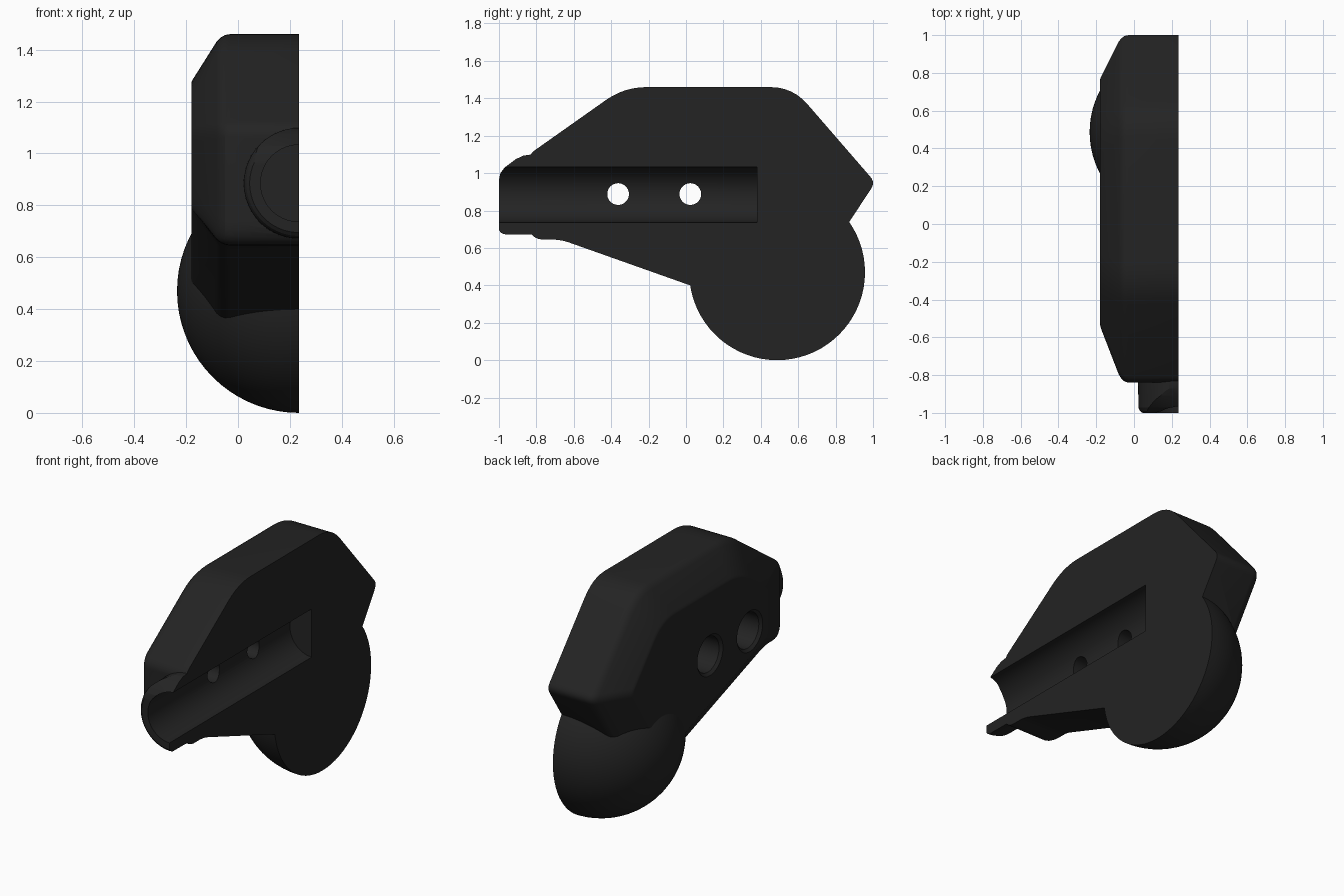
import bpy, bmesh, math
from mathutils import Vector, Matrix

if "Cube" in bpy.data.objects:
    bpy.data.objects.remove(bpy.data.objects["Cube"])

CUT_X = 0.235      # flat parting face of the half shell
AXIS_Z = 0.885     # height of the tube axis

mat = bpy.data.materials.new("near_black")
mat.diffuse_color = (0.017, 0.017, 0.017, 1)
mat.use_nodes = True
mat.node_tree.nodes["Principled BSDF"].inputs["Base Color"].default_value = mat.diffuse_color


def make(name, bm):
    bmesh.ops.recalc_face_normals(bm, faces=bm.faces)
    me = bpy.data.meshes.new(name)
    bm.to_mesh(me)
    bm.free()
    me.materials.append(mat)
    ob = bpy.data.objects.new(name, me)
    bpy.context.collection.objects.link(ob)
    return ob


def loft(name, rings):
    """Skin closed rings of equal count and cap both ends."""
    bm = bmesh.new()
    vs = [[bm.verts.new(p) for p in r] for r in rings]
    n = len(rings[0])
    for a, b in zip(vs, vs[1:]):
        for i in range(n):
            j = (i + 1) % n
            bm.faces.new((a[i], a[j], b[j], b[i]))
    bm.faces.new(vs[0])
    bm.faces.new(vs[-1])
    return make(name, bm)


def turned(name, profile, axis, centre, n=64):
    """Round part from (position along axis, radius) pairs."""
    rings = []
    for h, r in profile:
        ring = []
        for i in range(n):
            a = 2 * math.pi * (i + 0.5) / n
            c, s = r * math.cos(a), r * math.sin(a)
            ring.append((h, centre[0] + c, centre[1] + s) if axis == "x"
                        else (centre[0] + c, h, centre[1] + s))
        rings.append(ring)
    return loft(name, rings)


def rounded(corners, trims, n=6):
    """Round each polygon corner, starting the given distance from it."""
    out = []
    for i, c in enumerate(corners):
        c = Vector(c)
        d0 = Vector(corners[i - 1]) - c
        d1 = Vector(corners[(i + 1) % len(corners)]) - c
        p = c + d0.normalized() * min(trims[i], d0.length * 0.45)
        q = c + d1.normalized() * min(trims[i], d1.length * 0.45)
        for k in range(n + 1):
            t = k / n
            out.append(p * (1 - t) ** 2 + c * 2 * t * (1 - t) + q * t * t)
    return out


def boolean(ob, other, op):
    m = ob.modifiers.new(op.lower(), "BOOLEAN")
    m.operation, m.object, m.solver = op, other, "EXACT"
    bpy.context.view_layer.objects.active = ob
    bpy.ops.object.modifier_apply(modifier=m.name)
    bpy.data.objects.remove(other)


# Main housing: rounded side outline with a wide chamfer to the outer face
trims = [0.04, 0.12, 0.12, 0.04, 0.05, 0.05, 0.09]
outer = rounded([(-0.84, 1.10), (-0.33, 1.46), (0.57, 1.46), (1.012, 0.95),
                 (0.53, 0.22), (-0.67, 0.645), (-0.84, 0.645)], trims)
inner = rounded([(-0.53, 1.08), (-0.27, 1.27), (0.484, 1.27), (0.773, 0.935),
                 (0.452, 0.448), (-0.50, 0.785), (-0.53, 0.80)], trims)
section = [(0.32, 0), (-0.03, 0), (-0.05, 0.02), (-0.067, 0.07),
           (-0.082, 0.15), (-0.173, 0.91), (-0.178, 0.96), (-0.18, 1.0)]
shell = loft("half_shell", [[(x, *o.lerp(i, t)) for o, i in zip(outer, inner)]
                            for x, t in section])

# Ball under the rear
bm = bmesh.new()
bmesh.ops.create_uvsphere(bm, u_segments=72, v_segments=36, radius=0.47,
                          matrix=Matrix.Translation((CUT_X, 0.487, 0.47)) @
                          Matrix.Rotation(math.pi / 2, 4, "Y"))
boolean(shell, make("ball", bm), "UNION")

# Nozzle at the front, with its upper lip trimmed back in a curve
nozzle = turned("nozzle", [(-1.0, 0.19), (-0.99, 0.203), (-0.972, 0.212), (-0.7, 0.215)],
                "y", (CUT_X, AXIS_Z))
lip = [(-1.1, 0.5), (-1.1, 0.95), (-1.0, 0.965), (-0.992, 1.0), (-0.97, 1.03),
       (-0.91, 1.075), (-0.87, 1.093), (-0.82, 1.102), (-0.6, 1.102), (-0.6, 0.5)]
boolean(nozzle, loft("lip_trim", [[(x, y, z) for y, z in lip] for x in (-0.2, 0.7)]),
        "INTERSECT")
boolean(shell, nozzle, "UNION")

# Tube channel along the parting face
boolean(shell, turned("channel", [(-1.2, 0.148), (0.38, 0.148)], "y", (CUT_X, AXIS_Z)),
        "DIFFERENCE")

# Two screw holes with counterbores on the outer side
for y in (-0.363, 0.023):
    hole = turned("screw_hole", [(-0.3, 0.125), (-0.18, 0.125), (-0.165, 0.108),
                                 (-0.03, 0.108), (-0.03, 0.058), (0.2, 0.058)],
                  "x", (y, AXIS_Z + 0.003), 48)
    boolean(shell, hole, "DIFFERENCE")

# Flat parting face
bm = bmesh.new()
bmesh.ops.create_cube(bm, size=4, matrix=Matrix.Translation((CUT_X + 2, 0, 0.8)))
boolean(shell, make("parting_cut", bm), "DIFFERENCE")

bpy.ops.object.select_all(action="DESELECT")
shell.select_set(True)
bpy.context.view_layer.objects.active = shell
bpy.ops.object.shade_smooth_by_angle(angle=math.radians(25))
